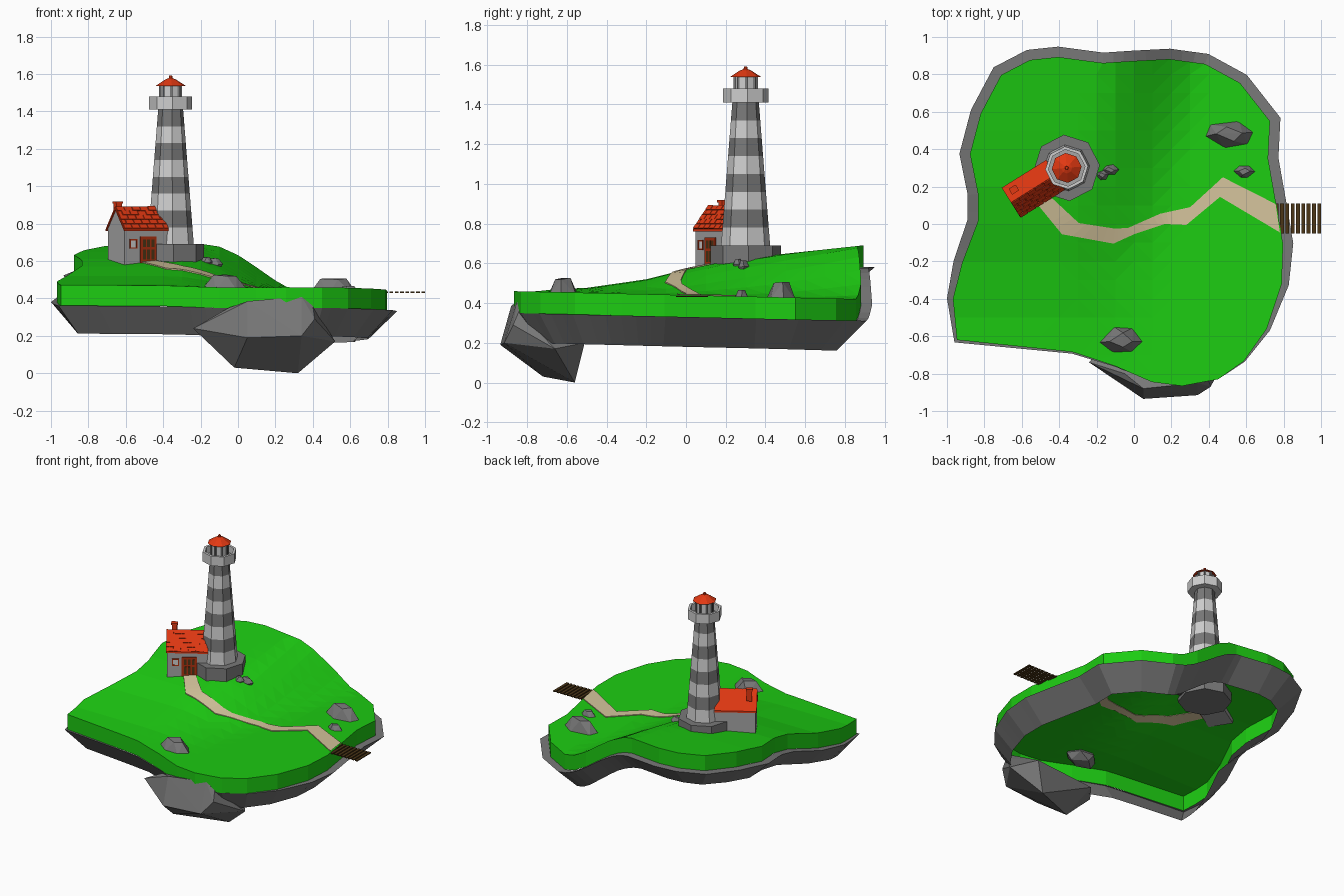
import bpy, bmesh, math, random
from mathutils import Matrix, Vector

if "Cube" in bpy.data.objects:
    bpy.data.objects.remove(bpy.data.objects["Cube"])

random.seed(4)

def mat(name, *c):
    m = bpy.data.materials.new(name)
    m.diffuse_color = (*c, 1)
    m.use_nodes = True
    m.node_tree.nodes["Principled BSDF"].inputs["Base Color"].default_value = m.diffuse_color
    return m

GREEN = mat("grass green", .012, .6, .006)
ROCK = mat("rock grey", .19, .19, .19)
LIGHT = mat("light grey", .62, .62, .62)
WALL = mat("wall grey", .38, .38, .38)
RED = mat("roof red", .76, .04, .006)
DOOR = mat("door red", .42, .03, .005)
SAND = mat("path sand", .66, .55, .33)
WOOD = mat("plank brown", .07, .035, .008)

def finish(bm, name, *mats):
    bmesh.ops.recalc_face_normals(bm, faces=bm.faces[:])
    me = bpy.data.meshes.new(name)
    bm.to_mesh(me)
    bm.free()
    for m in mats:
        me.materials.append(m)
    ob = bpy.data.objects.new(name, me)
    bpy.context.collection.objects.link(ob)
    return ob

def loft(name, loops, mats, closed=True, ring=False):
    """Skin a list of vertex loops; mats has one material per band."""
    bm = bmesh.new()
    rows = [[bm.verts.new(p) for p in loop] for loop in loops]
    n = len(rows[0])
    used = list(dict.fromkeys(mats))
    pairs = list(zip(rows, rows[1:])) + ([(rows[-1], rows[0])] if ring else [])
    for k, (a, b) in enumerate(pairs):
        for i in range(n if closed else n - 1):
            j = (i + 1) % n
            f = bm.faces.new((a[i], a[j], b[j], b[i]))
            f.material_index = used.index(mats[k % len(mats)])
    bmesh.ops.remove_doubles(bm, verts=bm.verts[:], dist=1e-5)
    return finish(bm, name, *used)

def lathe(name, profile, mats, n=8, turn=5):
    """Eight-sided turned part on the tower axis."""
    loops = [[(-.36 + r * math.cos(math.radians(turn) + math.tau * i / n),
               .30 + r * math.sin(math.radians(turn) + math.tau * i / n), z)
              for i in range(n)] for r, z in profile]
    return loft(name, loops, mats)

def boxes(name, items, m, M=Matrix()):
    bm = bmesh.new()
    for c, s in items:
        bmesh.ops.create_cube(bm, size=1, matrix=M @ Matrix.Translation(c) @ Matrix.Diagonal((*s, 1)))
    return finish(bm, name, m)

def hull(name, pts, m=ROCK):
    bm = bmesh.new()
    for p in pts:
        bm.verts.new(p)
    r = bmesh.ops.convex_hull(bm, input=bm.verts[:])
    junk = {v for v in r["geom_interior"] + r["geom_unused"] if isinstance(v, bmesh.types.BMVert)}
    bmesh.ops.delete(bm, geom=list(junk), context='VERTS')
    return finish(bm, name, m)

# ---- Terrain height: hill at back left, flat at the right
RISE = [(-.9, 0), (-.5, .025), (-.2, .075), (0, .13), (.2, .175), (.5, .22), (.9, .272)]

def ground(x, y):
    rise = RISE[-1][1] if y > 0 else 0
    for (a, p), (b, q) in zip(RISE, RISE[1:]):
        if a <= y <= b:
            rise = p + (q - p) * (y - a) / (b - a)
    t = min(1, max(0, (x - (-.34 + .2 * y)) / .56))
    return .46 - .023 * (y + .87) + rise * (1 - t * t * (3 - 2 * t))

OUTLINE = [(-.947, -.62), (-.968, -.40), (-.92, -.21), (-.834, .016), (-.834, .16), (-.877, .374),
           (-.82, .59), (-.71, .797), (-.556, .877), (-.406, .893), (-.166, .861), (0, .872),
           (.19, .882), (.38, .856), (.567, .754), (.727, .55), (.717, .35), (.76, .107),
           (.797, -.107), (.79, -.32), (.71, -.56), (.588, -.733), (.45, -.83), (.257, -.866),
           (.096, -.845), (-.10, -.76), (-.33, -.684)][::-1]

# ---- Grass cap with a skirt, open below
bm = bmesh.new()
bm.faces.new([bm.verts.new((x, y, 0)) for x, y in OUTLINE])
for axis in ((1, 0, 0), (0, 1, 0)):
    for k in range(-9, 10):
        bmesh.ops.bisect_plane(bm, geom=bm.verts[:] + bm.edges[:] + bm.faces[:], dist=1e-5,
                               plane_co=Vector(axis) * k * .1, plane_no=axis)
bmesh.ops.triangulate(bm, faces=bm.faces[:])
for v in bm.verts:
    v.co.z = ground(v.co.x, v.co.y)
rim = bmesh.ops.extrude_edge_only(bm, edges=[e for e in bm.edges if e.is_boundary])
for v in rim["geom"]:
    if isinstance(v, bmesh.types.BMVert):
        v.co.z -= .11
finish(bm, "grass", GREEN)

# ---- Rock band under the grass: ledge outwards, then tapering inwards
def offset(amount):
    out, n = [], len(OUTLINE)
    for i, p in enumerate(OUTLINE):
        a, p, b = Vector(OUTLINE[i - 1]), Vector(p), Vector(OUTLINE[(i + 1) % n])
        d1, d2 = (p - a).normalized(), (b - p).normalized()
        nor = Vector((d1.y + d2.y, -d1.x - d2.x)).normalized()
        out.append(p + nor * amount(p) / max(.6, nor.dot((d1.y, -d1.x))))
    return out

def band(pts, dz):
    loop = []
    n = len(pts)
    for i in range(n):
        for t in (0, 1 / 3, 2 / 3):
            g = Vector(OUTLINE[i]).lerp(Vector(OUTLINE[(i + 1) % n]), t)
            q = pts[i].lerp(pts[(i + 1) % n], t)
            loop.append((q.x, q.y, ground(g.x, g.y) - dz))
    return loop

ledge = offset(lambda p: .055 * min(1, max(0, (p.y + .8) / .7)))
loft("rock_band", [band(offset(lambda p: 0), .11), band(ledge, .11),
                   band(offset(lambda p: -.1), .26)], [ROCK])

# ---- Large boulder under the front edge
hull("front_boulder", [(-.24, -.74, .24), (.05, -.935, .19), (.34, -.915, .2), (.05, -.88, .385),
     (.34, -.85, .41), (.40, -.84, .36), (.41, -.87, .29), (.52, -.66, .17), (.32, -.56, 0),
     (-.02, -.72, .03), (-.1, -.56, .2), (.4, -.51, .2), (-.05, -.8, .35)])

# ---- Boulders lying on the grass
for name, x, y, rx, ry, rz, turn in [("boulder_front", -.07, -.62, .125, .078, .07, 0),
                                     ("boulder_right", .51, .48, .14, .08, .085, .15),
                                     ("boulder_small", .59, .28, .062, .036, .035, 0),
                                     ("pebble_a", -.13, .29, .05, .03, .03, .1),
                                     ("pebble_b", -.17, .262, .035, .028, .025, .3)]:
    pts = []
    for count, r, z in ((6, 1, -.1), (4, .5, 1), (4, .7, -.8)):
        for i in range(count):
            a = math.tau * (i + random.uniform(-.2, .2)) / count + turn
            pts.append((x + rx * r * math.cos(a), y + ry * r * math.sin(a),
                        ground(x, y) + rz * (z + random.uniform(-.15, 0))))
    hull(name, pts)

# ---- Sandy path, lying on the terrain
LEFT = [(-.52, .11), (-.385, -.055), (-.11, -.105), (0, -.055), (.165, 0), (.28, -.005), (.46, .145), (.78, -.045)]
RIGHT = [(-.44, .14), (-.295, .005), (-.1, -.025), (-.03, -.02), (.14, .055), (.30, .09), (.475, .25), (.757, .107)]
def edge(pts, dz):
    line = []
    for a, b in zip(pts, pts[1:]):
        line += [Vector(a).lerp(Vector(b), k / 5) for k in range(5)]
    line.append(Vector(pts[-1]))
    return [(p.x, p.y, ground(p.x, p.y) + dz) for p in line]
loft("path", [edge(LEFT, .006), edge(RIGHT, .006), edge(RIGHT, -.003), edge(LEFT, -.003)],
     [SAND], closed=False, ring=True)

# ---- Jetty planks
boxes("jetty_planks", [((.763 + i * .0284, .03, .433), (.02, .16, .007)) for i in range(9)], WOOD)

# ---- Lighthouse
lathe("tower_base", [(0, .57), (.178, .57), (.178, .69), (0, .69)], [ROCK] * 3)
lathe("tower_shaft", [(.124 - .057 * k / 8, .69 + .09 * k) for k in range(9)], [LIGHT, ROCK] * 4)
lathe("gallery", [(0, 1.41), (.115, 1.41), (.115, 1.48), (.098, 1.48), (.098, 1.43), (0, 1.43)],
      [LIGHT] * 4 + [WALL])
lathe("lantern", [(.055, 1.43), (.055, 1.54)], [LIGHT])
boxes("lantern_posts", [((-.36 + .056 * math.cos(math.radians(5 + 45 * i)),
                          .30 + .056 * math.sin(math.radians(5 + 45 * i)), 1.485), (.012, .012, .11))
                        for i in range(8)], ROCK)
lathe("tower_roof", [(0, 1.55), (.08, 1.537), (.03, 1.57), (.01, 1.578), (.008, 1.592), (0, 1.592)], [RED] * 5)

# ---- House, in a frame turned toward the tower
H = Matrix.Translation((-.658, .115, 0)) @ Matrix.Rotation(math.radians(32), 4, 'Z')

def prism(name, section, u0, u1, m):
    bm = bmesh.new()
    ends = [[bm.verts.new(H @ Vector((u, v, z))) for v, z in section] for u in (u0, u1)]
    for e in ends:
        bm.faces.new(e)
    for i in range(len(section)):
        bm.faces.new((ends[0][i - 1], ends[0][i], ends[1][i], ends[1][i - 1]))
    return finish(bm, name, m)

prism("house_walls", [(-.085, .58), (.085, .58), (.085, .775), (0, .88), (-.085, .775)], .008, .3, WALL)
prism("house_roof", [(-.093, .772), (0, .891), (.093, .772), (.093, .76), (0, .876), (-.093, .76)], 0, .28, RED)

# staggered tiles on the front slope
S = H @ Matrix.Translation((0, -.093, .772)) @ Matrix.Rotation(math.atan2(.119, .093), 4, 'X')
tiles = []
for row in range(5):
    cuts = [0] + [.05 * k - (.025 if row % 2 else 0) for k in range(1, 6)] + [.28]
    for a, b in zip(cuts, cuts[1:]):
        tiles.append((((a + b) / 2, .015 + row * .03, .001),
                      (b - a - .004, .027, .007 + random.uniform(0, .004))))
boxes("roof_tiles", tiles, RED, S)
boxes("chimney", [((.05, .05, .875), (.036, .028, .085)), ((.05, .05, .913), (.044, .036, .012))], RED, H)

# door and window on the front wall
boxes("door", [((.155, -.086, .658), (.1, .009, .145))], DOOR, H)
boxes("door_panels", [((.155 + dx, -.09, z), (.018, .004, h))
                      for dx in (-.027, 0, .027) for z, h in ((.635, .055), (.695, .04))], WOOD, H)
boxes("window_pane", [((.0625, -.086, .692), (.035, .004, .04))], LIGHT, H)
boxes("window_frame", [((.0625 + dx, -.087, .692), (.007, .008, .05)) for dx in (-.02, .02)] +
      [((.0625, -.087, .692 + dz), (.047, .008, .007)) for dz in (-.022, .022)], DOOR, H)
